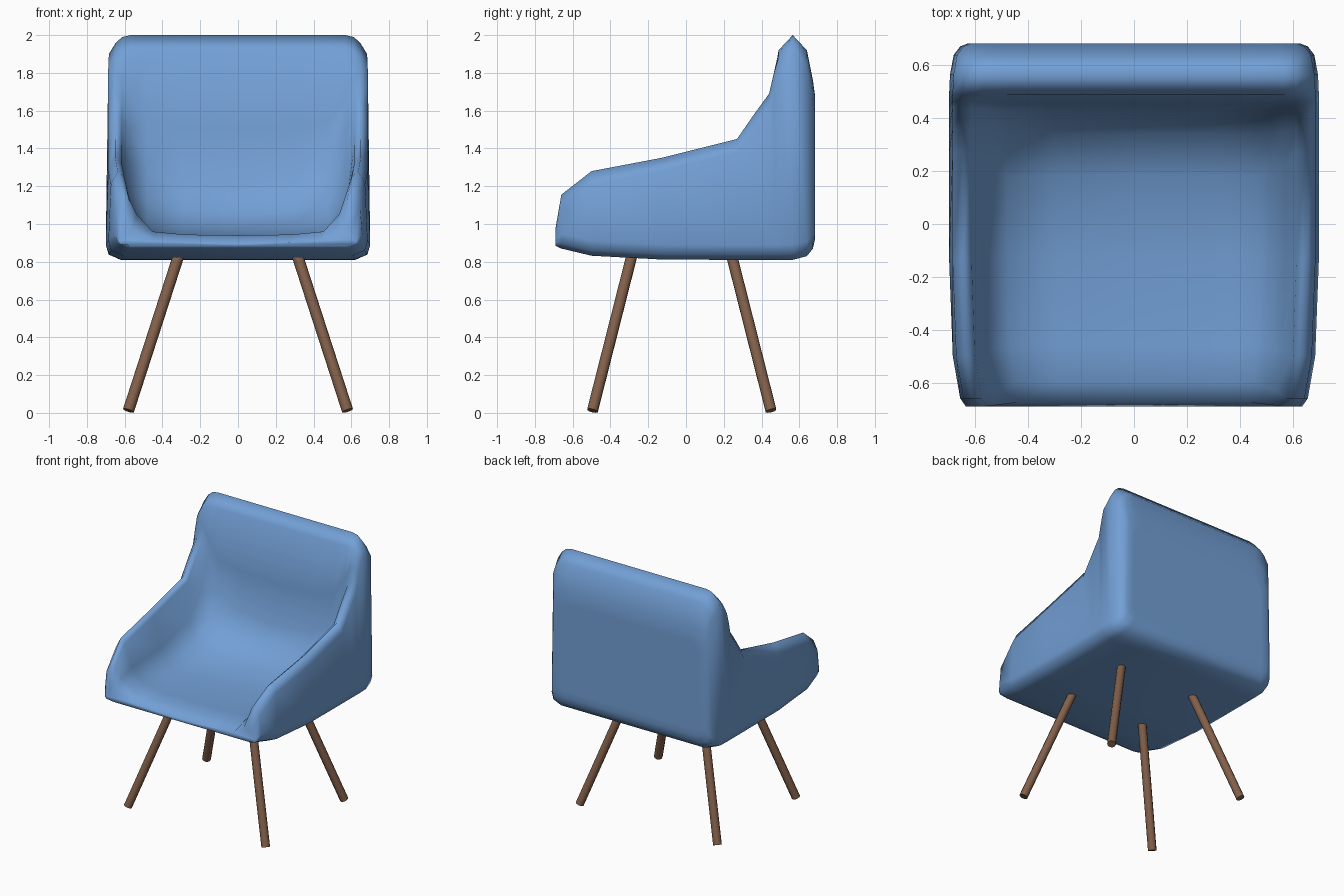
import bpy, bmesh
from mathutils import Vector

if "Cube" in bpy.data.objects:
    bpy.data.objects.remove(bpy.data.objects["Cube"])


def material(name, rgb):
    mat = bpy.data.materials.new(name)
    mat.use_nodes = True
    mat.diffuse_color = (*rgb, 1)
    mat.node_tree.nodes["Principled BSDF"].inputs["Base Color"].default_value = (*rgb, 1)
    return mat


blue = material("blue fabric", (0.17, 0.35, 0.67))
wood = material("brown wood", (0.22, 0.115, 0.068))

# Shell stations, front to back:
# arm y, arm z, seat y, seat z, underside z, width factor, corner rise
STATIONS = [
    (-.69, 1.00, -.675, .90, .885, .91, .03),
    (-.66, 1.16, -.60, .94, .87, .94, .04),
    (-.50, 1.28, -.46, .935, .832, .98, .05),
    (-.13, 1.35, -.12, .935, .812, 1, .06),
    (.27, 1.45, .18, .97, .81, 1, .10),
    (.36, 1.58, .34, 1.05, .81, 1, .18),
    (.44, 1.69, .43, 1.20, .81, 1, .22),
    (.465, 1.80, .455, 1.50, .81, 1, .10),
    (.49, 1.92, .49, 1.92, .81, 1, 0),
    (.565, 2.00, .565, 2.00, .81, .995, 0),
    (.64, 1.92, .64, 1.92, .83, .975, 0),
    (.672, 1.76, .672, 1.76, .87, .94, 0),
    (.683, 1.68, .683, 1.68, .92, .90, 0),
]


def half_section(ya, za, ys, zs, bot, w, rise):
    """Section from seat centre, over the arm, to underside centre."""
    arm = min(1, (za - zs) / .25)
    lift = min(.08, (za - .07 - bot) * .5)
    ym = (ya + ys) / 2
    pts = [
        (0, ys, zs),
        (.30, ys, zs + .1 * rise),
        (.48, ys, zs + .5 * rise),
        (.57, ym, zs + rise + .08 * arm),
        (.615, ya, za - .01 - .02 * arm),
        (.65, ya, za - .04 * (1 - arm)),
        (.687, ya, za - .07 - .03 * (1 - arm)),
        (.70, ya, bot + lift),
        (.685, ya, bot + lift * .35),
        (.62, ya, bot),
        (0, ya, bot),
    ]
    return [Vector((x * w, y, z)) for x, y, z in pts]


# Upholstered shell
bm = bmesh.new()
rings = []
for station in STATIONS:
    half = half_section(*station)
    mirrored = [Vector((-p.x, p.y, p.z)) for p in half[-2:0:-1]]
    rings.append([bm.verts.new(p) for p in half + mirrored])
n = len(rings[0])
for a, b in zip(rings, rings[1:]):
    for i in range(n):
        j = (i + 1) % n
        bm.faces.new((a[i], a[j], b[j], b[i]))
bm.faces.new(rings[0])
back = bm.faces.new(rings[-1])
bmesh.ops.recalc_face_normals(bm, faces=bm.faces)
bmesh.ops.inset_region(bm, faces=[back], thickness=.05)
for f in bm.faces:
    f.smooth = True
mesh = bpy.data.meshes.new("seat_shell")
bm.to_mesh(mesh)
bm.free()
mesh.materials.append(blue)
shell = bpy.data.objects.new("seat_shell", mesh)
bpy.context.collection.objects.link(shell)


# Splayed round legs
def leg(name, foot, top):
    foot, top = Vector(foot), Vector(top)
    axis = top - foot
    bpy.ops.mesh.primitive_cylinder_add(vertices=10, radius=.03, depth=axis.length,
                                        location=(foot + top) / 2)
    obj = bpy.context.object
    obj.name = name
    obj.rotation_euler = axis.to_track_quat("Z", "Y").to_euler()
    obj.data.materials.append(wood)
    bpy.ops.object.shade_smooth_by_angle(angle=.7)


for side, s in (("left", 1), ("right", -1)):
    leg("front_leg_" + side, (s * .58, -.495, .012), (s * .312, -.285, .84))
    leg("back_leg_" + side, (s * .58, .45, .012), (s * .312, .24, .84))
